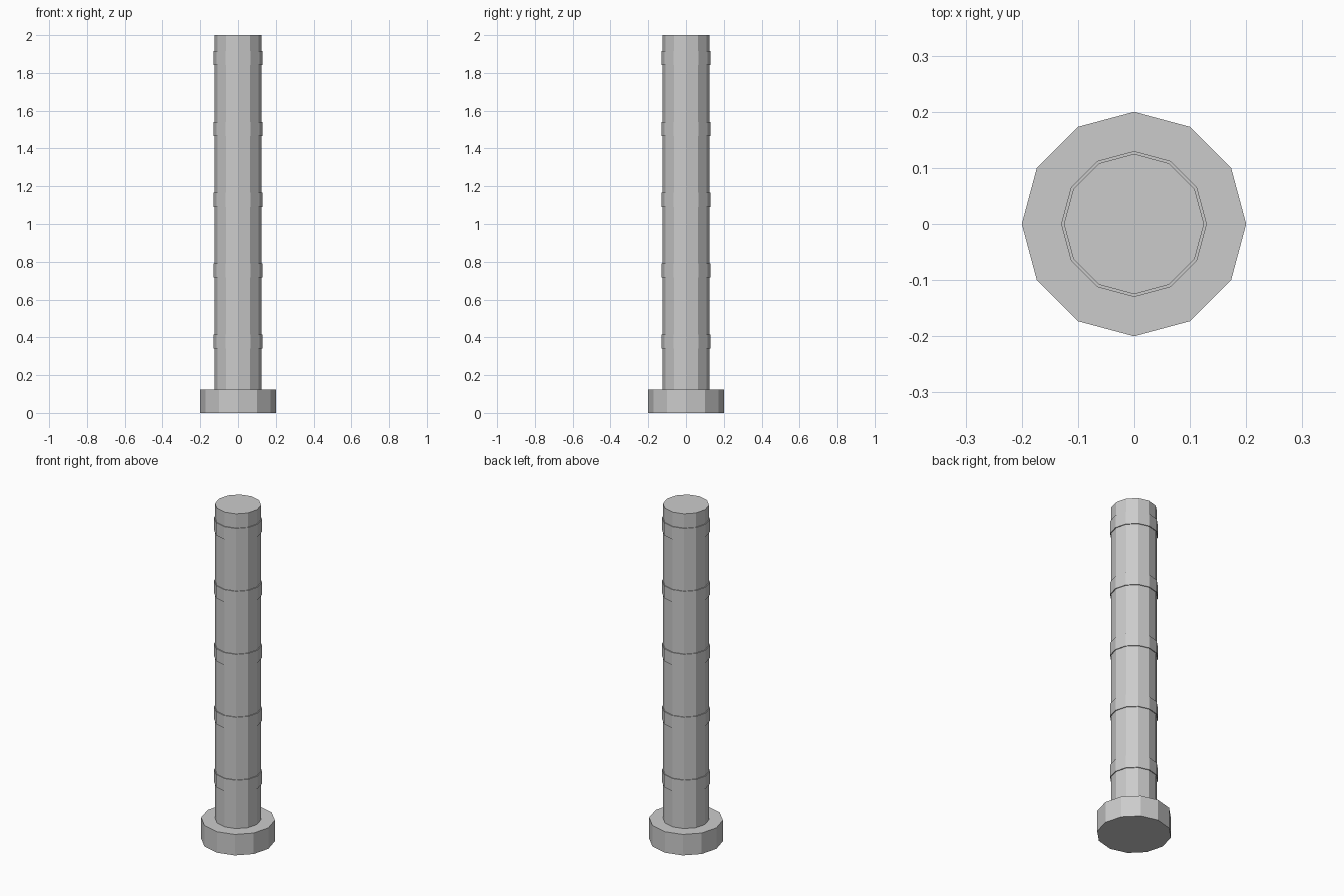
import bpy

if "Cube" in bpy.data.objects:
    bpy.data.objects.remove(bpy.data.objects["Cube"])

SIDES = 12


def cylinder(name, radius, z0, z1):
    bpy.ops.mesh.primitive_cylinder_add(
        vertices=SIDES, radius=radius, depth=z1 - z0, location=(0, 0, (z0 + z1) / 2))
    obj = bpy.context.object
    obj.name = name
    return obj


# Wide foot and tall shaft
cylinder("base", 0.20, 0.0, 0.125)
cylinder("shaft", 0.125, 0.125, 2.0)

# Thin raised bands, evenly spaced up the shaft
for i in range(5):
    mid = 0.378 + 0.375 * i
    cylinder(f"band_{i + 1}", 0.13, mid - 0.0375, mid + 0.0375)
